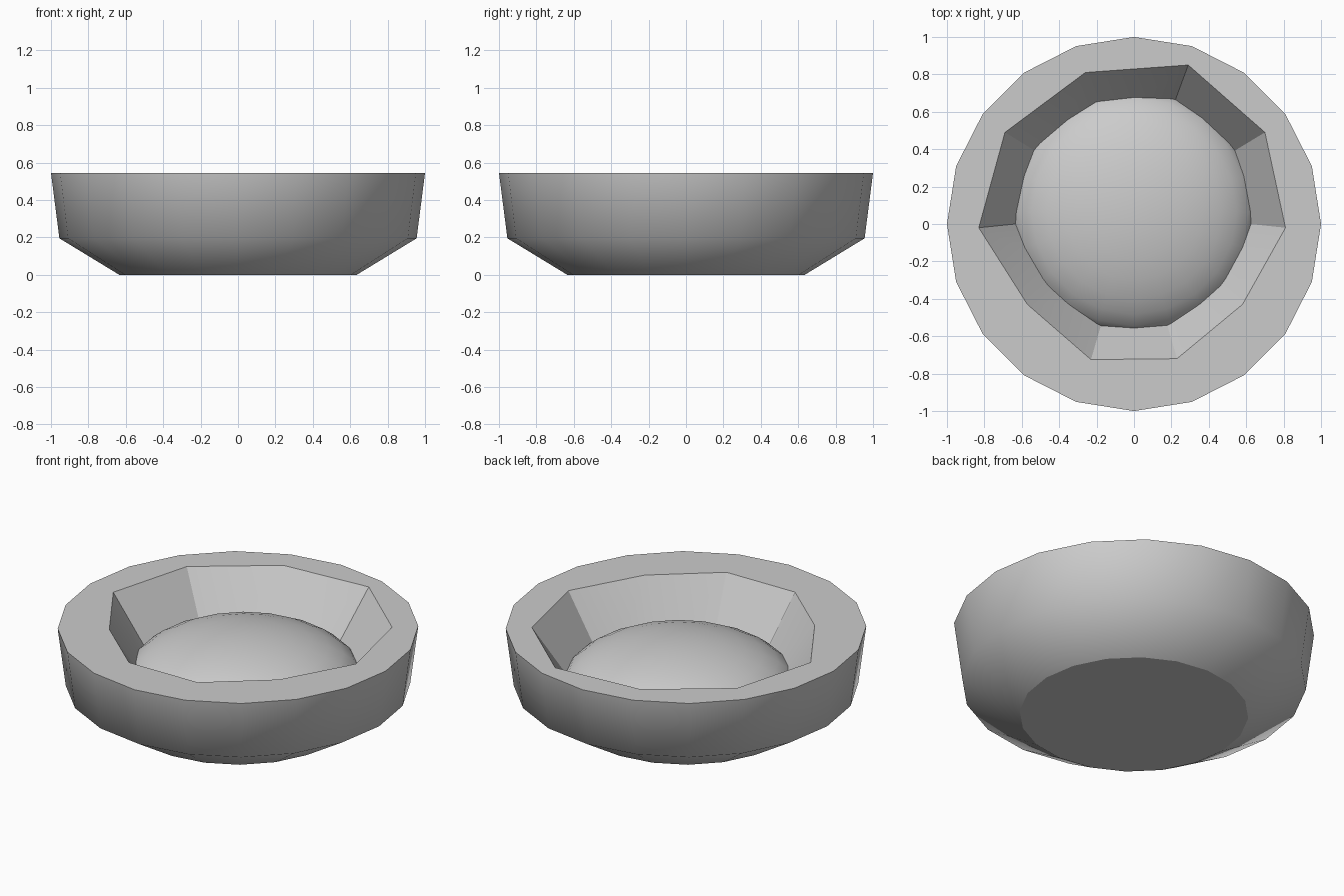
import bpy, bmesh, math

if "Cube" in bpy.data.objects:
    bpy.data.objects.remove(bpy.data.objects["Cube"])

RIM_Z, FLOOR_Z, CY = 0.545, 0.1, 0.065


def ring(bm, points, z):
    return [bm.verts.new((x, y, z)) for x, y in points]


def circle(r, n=20):
    return [(r * math.cos(2 * math.pi * i / n), r * math.sin(2 * math.pi * i / n)) for i in range(n)]


def skin(bm, a, b):
    n = len(a)
    return [bm.faces.new((a[i], a[(i + 1) % n], b[(i + 1) % n], b[i])) for i in range(n)]


def loop_edges(bm, r):
    return [bm.edges.get((r[i], r[(i + 1) % len(r)])) for i in range(len(r))]


def finish(bm, name):
    mesh = bpy.data.meshes.new(name)
    bm.to_mesh(mesh)
    bm.free()
    obj = bpy.data.objects.new(name, mesh)
    bpy.context.collection.objects.link(obj)
    return obj


# Bowl: twenty-sided outside with an uneven ten-sided tapering opening
opening = [(0.81, -0.02), (0.70, 0.49), (0.29, 0.85), (-0.26, 0.81), (-0.69, 0.49),
           (-0.83, -0.02), (-0.57, -0.43), (-0.23, -0.725), (0.23, -0.72), (0.58, -0.43)]
taper = 1 - 0.83 * (RIM_Z - FLOOR_Z)
floor_shape = [(x * taper, CY + (y - CY) * taper) for x, y in opening]

bm = bmesh.new()
base = ring(bm, circle(0.635), 0)
shoulder = ring(bm, circle(0.955), 0.195)
lip = ring(bm, circle(1.0), RIM_Z)
mouth = ring(bm, opening, RIM_Z)
floor = ring(bm, floor_shape, FLOOR_Z)
bm.faces.new(base[::-1])
skin(bm, base, shoulder)
skin(bm, shoulder, lip)
walls = skin(bm, mouth, floor)
bm.faces.new(floor)
bmesh.ops.bridge_loops(bm, edges=loop_edges(bm, lip) + loop_edges(bm, mouth))
bmesh.ops.recalc_face_normals(bm, faces=bm.faces)
for f in bm.faces:
    f.smooth = True
for r in (base, lip, mouth, floor):
    for e in loop_edges(bm, r):
        e.smooth = False
# Wall corners stay crisp except the gentle ones
for m, f in zip(mouth, floor):
    e = bm.edges.get((m, f))
    e.smooth = e.calc_face_angle() < math.radians(30)
finish(bm, "bowl")

# Domed filling resting inside the opening
bm = bmesh.new()
bmesh.ops.create_uvsphere(bm, u_segments=20, v_segments=16, radius=1)
bmesh.ops.scale(bm, vec=(0.66, 0.66, 0.28), verts=bm.verts)
bmesh.ops.translate(bm, vec=(0, CY, 0.20), verts=bm.verts)
bmesh.ops.bisect_plane(bm, geom=bm.verts[:] + bm.edges[:] + bm.faces[:],
                       plane_co=(0, 0, 0.2), plane_no=(0, 0, -1), clear_outer=True)
for f in bm.faces:
    f.smooth = True
finish(bm, "filling_dome")
